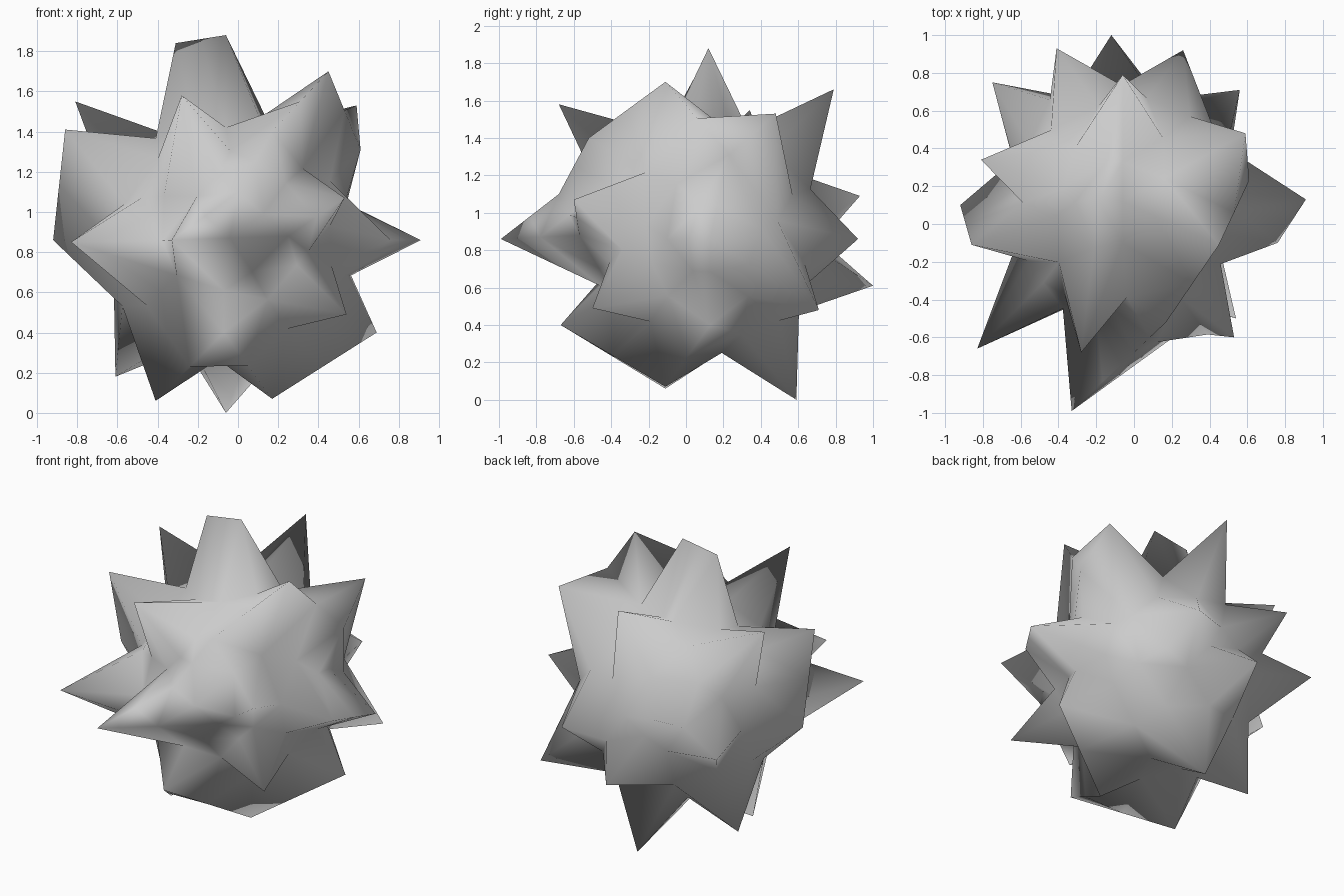
import bpy, bmesh, math
from mathutils import Vector

if "Cube" in bpy.data.objects:
    bpy.data.objects.remove(bpy.data.objects["Cube"])

CENTRE = Vector((-0.06, 0.12, 0.86))
VALLEY_RADIUS = 0.62

# spike tips
TIPS = {
    "A": (-0.06, 0.12, 1.88), "B": (-0.31, 0.12, 1.84), "C": (-0.06, 0.79, 1.66),   # top
    "D": (0.45, -0.11, 1.70), "E": (0.59, 0.48, 1.53), "F": (-0.81, 0.34, 1.55),    # upper ring
    "G": (-0.28, -0.68, 1.58), "H": (-0.86, -0.11, 1.41), "M": (0.61, 0.23, 1.31),
    "I": (-0.92, 0.10, 0.86), "J": (0.91, 0.13, 0.86), "Y": (0.76, -0.10, 0.86),    # middle ring
    "K": (-0.33, -0.99, 0.86), "L": (-0.83, -0.66, 0.85), "Z": (0.53, -0.60, 1.07),
    "U": (-0.41, 0.93, 1.09), "V": (0.26, 0.92, 0.86), "W": (-0.75, 0.75, 0.85),
    "T": (-0.12, 1.00, 0.61),
    "N": (0.69, 0.13, 0.40), "S": (0.54, -0.50, 0.49), "O": (-0.07, -0.67, 0.40),   # lower ring
    "X": (0.56, 0.71, 0.48), "R": (-0.61, 0.33, 0.18),
    "P": (0.17, -0.11, 0.07), "Q": (-0.41, -0.11, 0.06), "b": (-0.06, 0.59, 0.00),  # bottom
    "s": (0.17, -0.52, 1.40), "t": (0.00, -0.68, 1.10), "u": (0.25, -0.57, 0.88),   # front bulge
}
# neighbouring tips joined by a straight ridge instead of a valley
RIDGES = ("AB", "JY", "HI", "PN", "PO", "OQ", "DM", "Ds", "st", "tK", "Ku", "uZ", "tu")
# valley floors that can be read directly
FLOORS = [(-0.06, -0.10, 1.42), (-0.48, -0.31, 1.07), (-0.07, -0.46, 0.61)]


def sphere_hull(directions):
    """Triangulate unit directions; vertices keep the order they were given in."""
    bm = bmesh.new()
    verts = [bm.verts.new(d) for d in directions]
    bmesh.ops.convex_hull(bm, input=list(bm.verts))
    return bm, verts


names = list(TIPS)
offsets = [Vector(TIPS[n]) - CENTRE for n in names]
tips = [(o.normalized(), o.length) for o in offsets]

# ridge midpoints and known valley floors
fixed = [(Vector(TIPS[p[0]]) + Vector(TIPS[p[1]])) / 2 - CENTRE for p in RIDGES]
fixed += [Vector(f) - CENTRE for f in FLOORS]
points = tips + [(o.normalized(), o.length) for o in fixed]

# valleys: one halfway between each remaining pair of neighbouring tips
joined = {frozenset(p) for p in RIDGES}
bm, verts = sphere_hull([d for d, r in tips])
index = {v: i for i, v in enumerate(verts)}
for e in bm.edges:
    i, j = (index[v] for v in e.verts)
    angle = math.degrees(offsets[i].angle(offsets[j]))
    if angle < 20 or frozenset((names[i], names[j])) in joined:
        continue
    middle = (tips[i][0] + tips[j][0]).normalized()
    if min(math.degrees(middle.angle(o)) for o in fixed) < 11:
        continue
    points.append((middle, VALLEY_RADIUS + max(0, 36 - angle) * 0.006))
bm.free()

# triangulate tips and valleys together, then push each out to its radius
bm, verts = sphere_hull([d for d, r in points])
for v, (d, r) in zip(verts, points):
    v.co = CENTRE + d * r
bmesh.ops.recalc_face_normals(bm, faces=list(bm.faces))
for f in bm.faces:
    f.smooth = True

mesh = bpy.data.meshes.new("spiky_ball")
bm.to_mesh(mesh)
bm.free()
ball = bpy.data.objects.new("spiky_ball", mesh)
bpy.context.collection.objects.link(ball)
